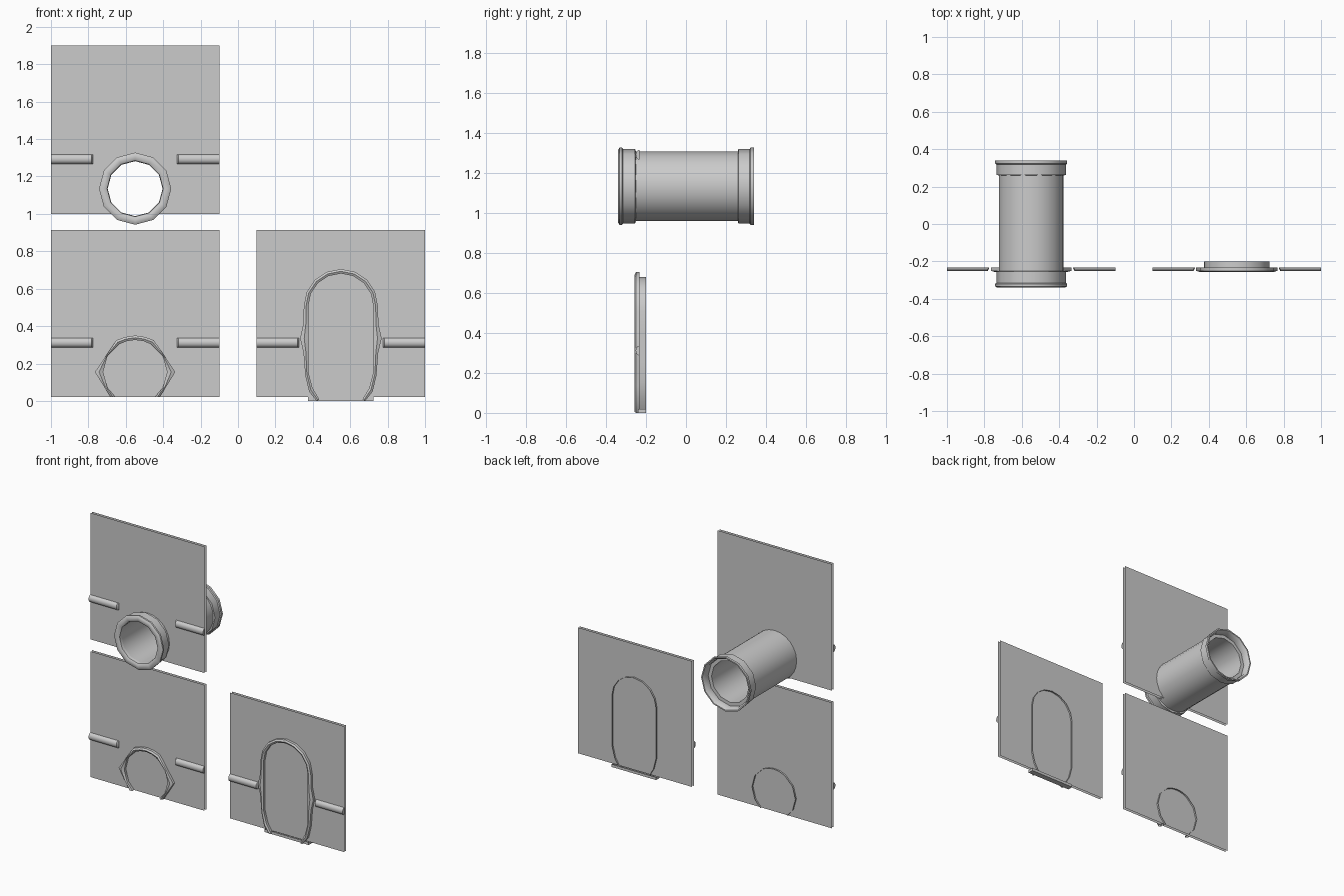
import bpy, math
from math import sin, cos, pi

if "Cube" in bpy.data.objects:
    bpy.data.objects.remove(bpy.data.objects["Cube"])

def make(name, verts, faces, smooth=True):
    me = bpy.data.meshes.new(name)
    me.from_pydata(verts, [], faces)
    ob = bpy.data.objects.new(name, me)
    bpy.context.collection.objects.link(ob)
    if smooth:
        bpy.ops.object.select_all(action='DESELECT')
        ob.select_set(True)
        bpy.context.view_layer.objects.active = ob
        bpy.ops.object.shade_smooth_by_angle(angle=math.radians(40))
    return ob

def loft(name, loops, closed):
    """Join equal-length loops of points with quads."""
    n = len(loops[0])
    faces = []
    for k in range(len(loops) - 1):
        for i in range(n if closed else n - 1):
            j = (i + 1) % n
            faces.append((k*n + i, k*n + j, (k+1)*n + j, (k+1)*n + i))
    return make(name, [p for l in loops for p in l], faces)

def lathe(name, profile, cx, cz, sides=12):
    """Turn (radius, y) points about an axis along y."""
    loops = [[(cx + r*cos(2*pi*i/sides), y, cz + r*sin(2*pi*i/sides))
              for i in range(sides)] for r, y in profile]
    return loft(name, loops, True)

FRONT, BACK = -0.232, -0.212

# wall panels: a front sheet and a back sheet
def panel(name, cx, z0, z1, notch=None):
    pts = [(cx + .45, z0), (cx + .45, z1), (cx - .45, z1), (cx - .45, z0)]
    if notch:
        cz, r = notch
        a0 = math.asin((z0 - cz) / r)
        pts += [(cx + r*cos(pi - a0 + (2*a0 - pi)*i/12),
                 cz + r*sin(pi - a0 + (2*a0 - pi)*i/12)) for i in range(13)]
    n = len(pts)
    verts = [(x, y, z) for y in (FRONT, BACK) for x, z in pts]
    make(name, verts, [tuple(range(n))[::-1], tuple(range(n, 2*n))], False)

# half-round rails on the panel fronts, with bevelled inner ends
def rails(name, cx, z):
    for s, side in ((-1, "left"), (1, "right")):
        loops = []
        for x, k in ((.45, 1), (.232, 1), (.225, 1.0)):
            d = 1 if x != .225 else .25
            loops.append([(cx + s*x, FRONT - .02*d*sin(pi*i/8), z + .025*k*cos(pi*i/8))
                          for i in range(9)])
        ob = loft(f"{name}_{side}", loops, False)
        v = [p for l in (loops[0], loops[-1]) for p in l]
        make(f"{name}_{side}_ends", v, [tuple(range(9)), tuple(range(9, 18))], False)

# opening surround: raised flange plus a liner running through the wall
def surround(name, cx, half):
    full = half + [((-ox, oz), (-ix, iz)) for (ox, oz), (ix, iz) in half[-2::-1]]
    out = [p[0] for p in full]
    inn = [p[1] for p in full]
    mid = [((a[0]+b[0])/2, (a[1]+b[1])/2) for a, b in full]
    loops = [[(cx + x, y, z) for x, z in path] for path, y in
             ((out, FRONT), (out, -.25), (mid, -.257), (inn, -.25), (inn, -.2))]
    loft(name, loops, False)

panel("pipe_panel", -.55, 1.0, 1.9, (1.135, .173))
panel("low_opening_panel", -.55, .02, .915)
panel("tall_opening_panel", .55, .02, .915)
rails("pipe_rail", -.55, 1.293)
rails("low_rail", -.55, .312)
rails("tall_rail", .55, .312)

# low round opening with pointed sides
surround("low_surround", -.55, [
    ((.13, .02), (.105, .02)), ((.175, .09), (.148, .07)),
    ((.215, .155), (.171, .155)), ((.157, .24), (.148, .241)),
    ((.1, .325), (.086, .303)), ((.052, .342), (.044, .32)), ((0, .35), (0, .326))])

# tall round-ended opening with small side points
tall = [((.13, .0), (.115, .008)), ((.17, .05), (.152, .07)), ((.19, .135), (.174, .155)),
        ((.2, .26), (.174, .26)), ((.218, .335), (.174, .335)), ((.201, .41), (.174, .41)),
        ((.198, .507), (.174, .507))]
tall += [((.198*cos(a), .507 + .198*sin(a)), (.174*cos(a), .507 + .174*sin(a)))
         for a in (pi/8, pi/4, 3*pi/8)] + [((0, .705), (0, .681))]
surround("tall_surround", .55, tall)

# sill under the tall opening
make("tall_sill", [(.55 + s*.175, y, z) for y in (-.24, -.2) for z in (0, .02) for s in (-1, 1)],
     [(0, 1, 3, 2), (5, 4, 6, 7), (0, 4, 5, 1), (0, 2, 6, 4), (1, 5, 7, 3)], False)

# pipe: rounded closed lip in front
lathe("pipe_front_collar", [(.173, -.25), (.186, -.255), (.186, -.315), (.193, -.32),
      (.193, -.333), (.182, -.34), (.162, -.34), (.15, -.333), (.147, -.315)], -.55, 1.135)
lathe("pipe_body", [(.173, -.26), (.173, .27)], -.55, 1.135, 24)
lathe("pipe_bore", [(.147, -.315), (.147, .29), (.172, .29)], -.55, 1.135)
# pipe: open bell socket at the back
lathe("pipe_back_socket", [(.173, .26), (.186, .262), (.186, .318), (.193, .323),
      (.193, .34), (.184, .34), (.172, .32), (.172, .29)], -.55, 1.135)
